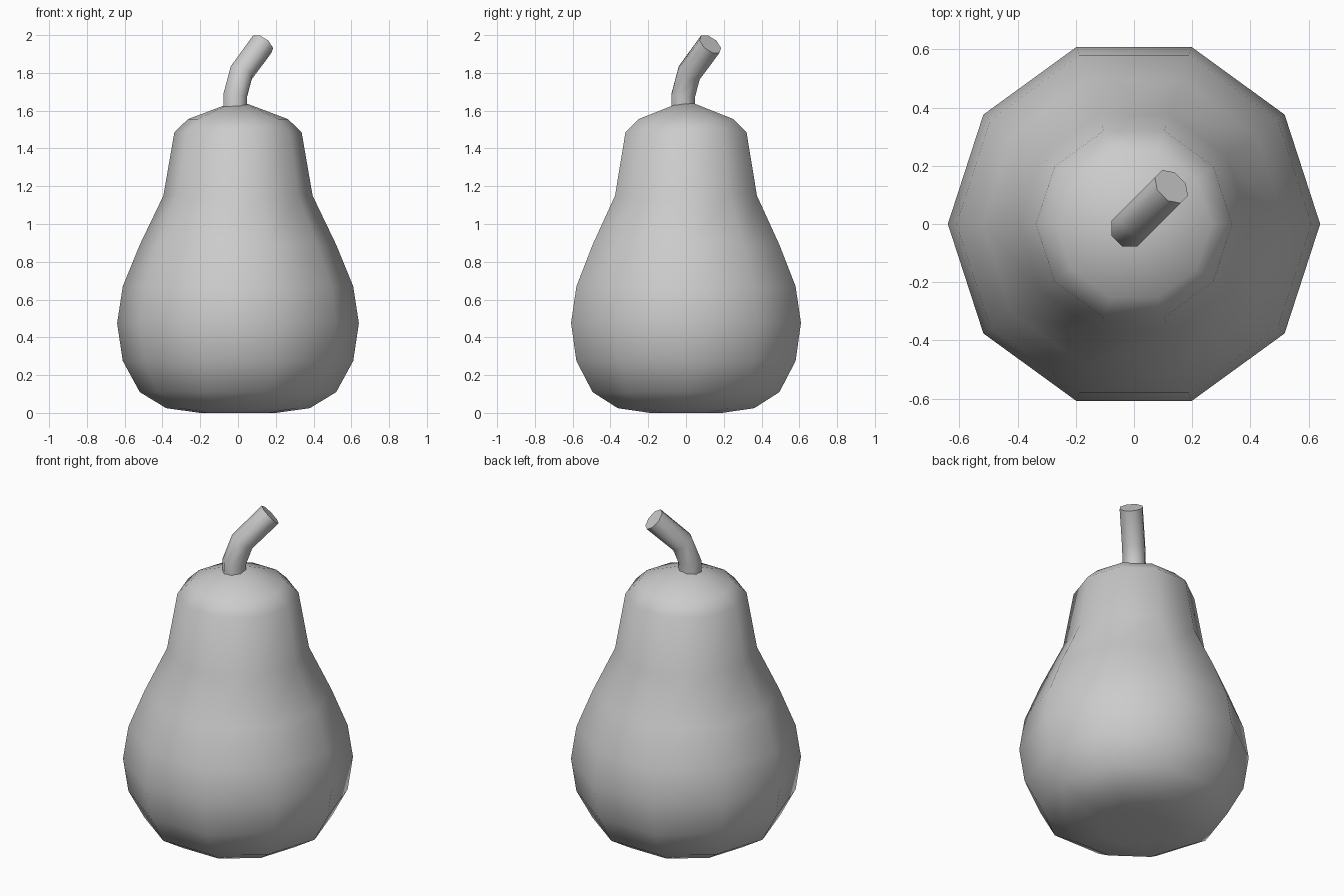
import bpy, bmesh
from math import sin, cos, pi, radians
from mathutils import Vector

if "Cube" in bpy.data.objects:
    bpy.data.objects.remove(bpy.data.objects["Cube"])


def skin_rings(name, rings, bottom=None, top=None):
    """Join equal-sized rings of points, closing ends with a pole or a flat cap."""
    bm = bmesh.new()
    vs = [[bm.verts.new(p) for p in ring] for ring in rings]
    n = len(vs[0])
    for a, b in zip(vs, vs[1:]):
        for i in range(n):
            j = (i + 1) % n
            bm.faces.new((a[i], a[j], b[j], b[i]))
    for ring, pole in ((vs[0], bottom), (vs[-1], top)):
        if pole is None:
            bm.faces.new(ring)
        else:
            p = bm.verts.new((0, 0, pole))
            for i in range(n):
                bm.faces.new((ring[i], ring[(i + 1) % n], p))
    bmesh.ops.recalc_face_normals(bm, faces=bm.faces)
    mesh = bpy.data.meshes.new(name)
    bm.to_mesh(mesh)
    bm.free()
    ob = bpy.data.objects.new(name, mesh)
    bpy.context.collection.objects.link(ob)
    bpy.ops.object.select_all(action='DESELECT')
    ob.select_set(True)
    bpy.context.view_layer.objects.active = ob
    bpy.ops.object.shade_smooth_by_angle(angle=radians(60))
    return ob


# Pear body: ten-sided lathe, (radius, height)
profile = [(0.2, 0.0), (0.38, 0.025), (0.52, 0.11), (0.61, 0.275),
           (0.64, 0.475), (0.61, 0.67), (0.52, 0.89), (0.395, 1.15),
           (0.337, 1.485), (0.265, 1.555)]
body_rings = [[(r * cos(2 * pi * i / 10), r * sin(2 * pi * i / 10), z)
               for i in range(10)] for r, z in profile]
skin_rings("pear_body", body_rings, bottom=0.015, top=1.655)

# Stem: eight-sided tube bending along the x = y diagonal (offset, height, tilt)
along = Vector((1, 1, 0)).normalized()
side = Vector((-1, 1, 0)).normalized()
up = Vector((0, 0, 1))
stem_rings = []
for s, z, tilt in [(-0.021, 1.58, 0), (-0.021, 1.68, 8),
                   (0.024, 1.80, 34), (0.182, 1.952, 47)]:
    t = radians(tilt)
    across = along * cos(t) - up * sin(t)
    angles = [2 * pi * (i + 0.5) / 8 for i in range(8)]
    stem_rings.append([along * s + up * z + (across * cos(a) + side * sin(a)) * 0.068
                       for a in angles])
skin_rings("stem", stem_rings)
